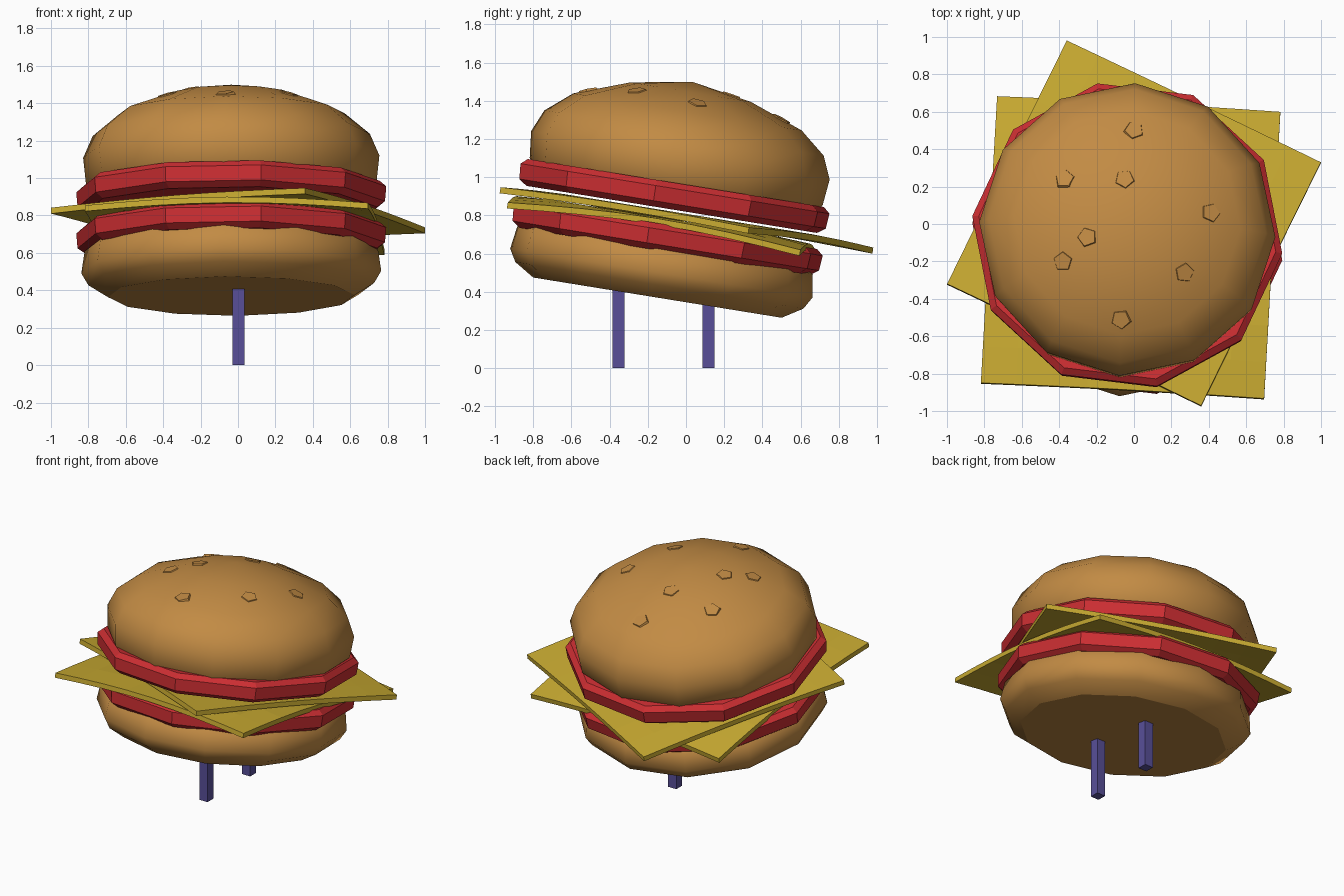
import bpy, bmesh, math
from mathutils import Matrix, Vector
from mathutils.bvhtree import BVHTree

if "Cube" in bpy.data.objects:
    bpy.data.objects.remove(bpy.data.objects["Cube"])


def material(name, rgb):
    lin = [(c / 255 / 12.92) if c < 10 else ((c / 255 + 0.055) / 1.055) ** 2.4 for c in rgb]
    m = bpy.data.materials.new(name)
    m.diffuse_color = (*lin, 1)
    m.use_nodes = True
    m.node_tree.nodes["Principled BSDF"].inputs["Base Color"].default_value = m.diffuse_color
    return m


BUN = material("toasted bun", (194, 139, 68))
RED = material("red filling", (204, 46, 50))
CHEESE = material("yellow cheese", (200, 170, 49))
POST = material("purple post", (88, 79, 152))

# The whole stack leans down towards the back
TILT = Matrix.Translation((0, -0.15, 0.369)) @ Matrix.Rotation(math.radians(-9.2), 4, 'X')


def finish(name, bm, mat, matrix=Matrix()):
    bmesh.ops.transform(bm, matrix=matrix, verts=bm.verts)
    bmesh.ops.recalc_face_normals(bm, faces=bm.faces)
    me = bpy.data.meshes.new(name)
    bm.to_mesh(me)
    bm.free()
    me.materials.append(mat)
    ob = bpy.data.objects.new(name, me)
    bpy.context.collection.objects.link(ob)
    return ob


def lathe(name, profile, sides, turn, mat, smooth):
    """Spin (radius, height) points; ends are capped, or closed at a tip."""
    bm = bmesh.new()
    rings = []
    for r, z in profile:
        if r == 0:
            rings.append([bm.verts.new((-0.036, 0, z))] * sides)
            continue
        angles = [math.radians(turn + 360 * i / sides) for i in range(sides)]
        rings.append([bm.verts.new((-0.036 + r * math.cos(a), r * math.sin(a), z)) for a in angles])
    for low, high in zip(rings, rings[1:]):
        for i in range(sides):
            j = (i + 1) % sides
            loop = list(dict.fromkeys((low[i], low[j], high[j], high[i])))
            bm.faces.new(loop).smooth = smooth
    for ring, (r, z) in ((rings[0], profile[0]), (rings[-1], profile[-1])):
        if r > 0:
            bm.faces.new(ring)
    return finish(name, bm, mat, TILT)


# Buns
lathe("bottom_bun", [(0.66, 0), (0.765, 0.065), (0.803, 0.13), (0.785, 0.25), (0.75, 0.275)],
      12, -3, BUN, True)
top_bun = lathe("top_bun", [(0.75, 0.58), (0.778, 0.615), (0.793, 0.755), (0.742, 0.873),
                            (0.607, 0.985), (0.32, 1.09), (0, 1.145)], 12, -3, BUN, True)

# Red filling layers
for name, z in (("lower_filling", 0.245), ("upper_filling", 0.468)):
    lathe(name, [(0.785, z), (0.828, z + 0.03), (0.835, z + 0.11), (0.80, z + 0.14)],
          10, 29, RED, False)


# Cheese slices with drooping corners
def cheese(name, size, centre, z, turn, droop):
    bm = bmesh.new()
    bmesh.ops.create_grid(bm, x_segments=8, y_segments=8, size=0.5)
    for v in bm.verts:
        v.co.x *= size[0]
        v.co.y *= size[1]
        v.co.z = -droop * max(0, v.co.length - 0.7)
    out = bmesh.ops.extrude_face_region(bm, geom=bm.faces[:])
    for v in out["geom"]:
        if isinstance(v, bmesh.types.BMVert):
            v.co.z += 0.032
    place = Matrix.Translation((*centre, z)) @ Matrix.Rotation(math.radians(turn), 4, 'Z')
    finish(name, bm, CHEESE, TILT @ place)


cheese("lower_cheese", (1.517, 1.555), (-0.018, -0.034), 0.385, -3.2, 0.13)
cheese("upper_cheese", (1.51, 1.465), (0, 0.086), 0.425, -25.9, 0.05)

# Seeds pressed into the top bun
tree = BVHTree.FromPolygons([v.co for v in top_bun.data.vertices],
                            [list(p.vertices) for p in top_bun.data.polygons])
SPOTS = [(0.0, 0.5), (-0.37, 0.24), (-0.05, 0.24), (0.41, 0.06),
         (-0.25, -0.07), (-0.38, -0.2), (0.27, -0.26), (-0.07, -0.51)]
for n, (x, y) in enumerate(SPOTS):
    hit, normal, _, _ = tree.ray_cast(Vector((x, y, 3)), Vector((0, 0, -1)))
    bm = bmesh.new()
    bmesh.ops.create_cone(bm, cap_ends=True, segments=5, radius1=0.062, radius2=0.05, depth=0.024)
    rot = normal.to_track_quat('Z', 'Y').to_matrix().to_4x4()
    finish(f"seed_{n + 1}", bm, BUN, Matrix.Translation(hit - normal * 0.006) @ rot)

# Square support posts
for name, y, top in (("front_post", -0.353, 0.44), ("back_post", 0.118, 0.36)):
    bm = bmesh.new()
    bmesh.ops.create_cube(bm, size=1)
    finish(name, bm, POST, Matrix.Translation((0.002, y, top / 2)) @ Matrix.Diagonal((0.064, 0.064, top, 1)))
